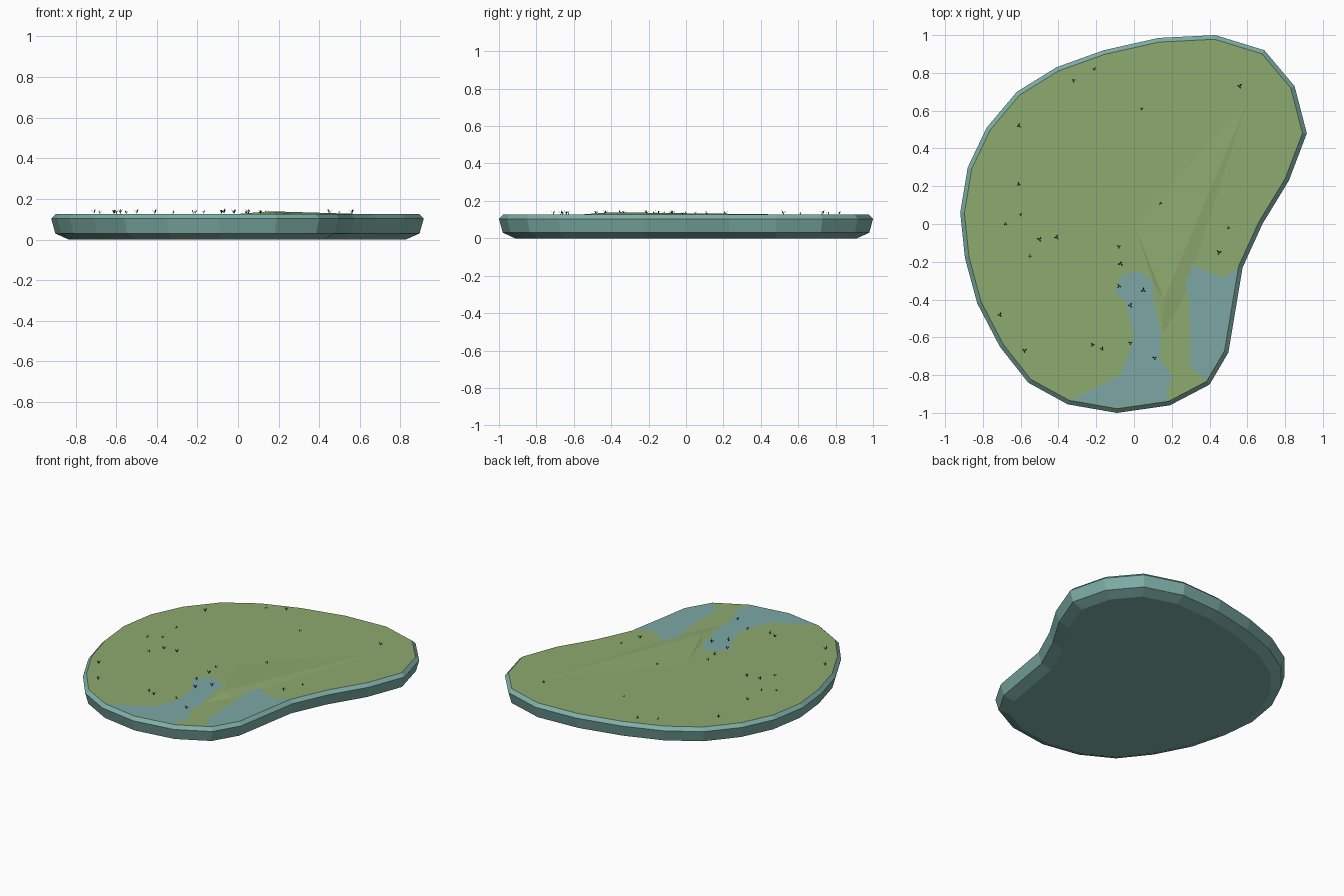
import bpy, math, random
from mathutils import Vector

if "Cube" in bpy.data.objects:
    bpy.data.objects.remove(bpy.data.objects["Cube"])

random.seed(4)
TOP = 0.126


def material(name, rgb):
    m = bpy.data.materials.new(name)
    m.diffuse_color = (*rgb, 1)
    m.use_nodes = True
    m.node_tree.nodes["Principled BSDF"].inputs["Base Color"].default_value = m.diffuse_color
    return m


def add_mesh(name, verts, faces, mats):
    me = bpy.data.meshes.new(name)
    me.from_pydata(verts, [], faces)
    for m in mats:
        me.materials.append(m)
    ob = bpy.data.objects.new(name, me)
    bpy.context.collection.objects.link(ob)
    return ob


rock = material("rock", (0.21, 0.43, 0.39))
grass = material("grass", (0.27, 0.40, 0.16))
water = material("water", (0.20, 0.39, 0.38))
leaf = material("leaf", (0.02, 0.06, 0.03))

# Island outline, listed clockwise then reversed
outline = [(0.43, 1.0), (0.69, 0.92), (0.85, 0.73), (0.915, 0.48), (0.82, 0.23), (0.68, 0.0),
           (0.575, -0.23), (0.50, -0.68), (0.40, -0.85), (0.19, -0.96), (-0.09, -1.0),
           (-0.35, -0.955), (-0.56, -0.84), (-0.71, -0.65), (-0.83, -0.42), (-0.895, -0.18),
           (-0.92, 0.06), (-0.88, 0.30), (-0.78, 0.51), (-0.62, 0.70), (-0.41, 0.83),
           (-0.16, 0.92), (0.13, 0.985)][::-1]
n = len(outline)


def inset(d):
    pts = [Vector(p) for p in outline]
    out = []
    for i, p in enumerate(pts):
        a, b = (p - pts[i - 1]).normalized(), (pts[(i + 1) % n] - p).normalized()
        na, nb = Vector((-a.y, a.x)), Vector((-b.y, b.x))
        out.append(p + (na + nb) * d / (1 + na.dot(nb)))
    return out


# Island slab: bevelled rings from underside to grass top
rings = [(0.085, 0.0), (0.02, 0.03), (0.0, 0.104), (0.022, TOP)]
verts = [(p.x, p.y, z) for d, z in rings for p in inset(d)]
faces = [(r * n + i, r * n + (i + 1) % n, (r + 1) * n + (i + 1) % n, (r + 1) * n + i)
         for r in range(len(rings) - 1) for i in range(n)]
faces += [tuple(range(n))[::-1], tuple(range(3 * n, 4 * n))]
island = add_mesh("island_base", verts, faces, [rock, grass])
island.data.polygons[-1].material_index = 1

# Water inlets lying flush on the top
ponds = {
    "west_inlet": [(-0.34, -0.935), (-0.09, -0.97), (0.17, -0.94), (0.20, -0.80), (0.14, -0.72),
                   (0.14, -0.56), (0.10, -0.39), (0.10, -0.31), (0.06, -0.27), (0.0, -0.25),
                   (-0.07, -0.28), (-0.10, -0.36), (-0.04, -0.42), (0.0, -0.60), (-0.07, -0.80)],
    "east_inlet": [(0.38, -0.83), (0.475, -0.67), (0.553, -0.23), (0.48, -0.28), (0.42, -0.27),
                   (0.31, -0.21), (0.26, -0.23), (0.26, -0.33), (0.29, -0.36), (0.30, -0.60),
                   (0.30, -0.76)],
}
for name, pts in ponds.items():
    add_mesh(name, [(x, y, TOP + 0.0015) for x, y in pts], [tuple(range(len(pts)))], [water])

# Very low grassy ridge
rim = [(0.0, 0.0), (0.11, -0.33), (0.15, -0.58), (0.26, -0.40), (0.60, 0.65)]
add_mesh("grass_ridge", [(x, y, TOP) for x, y in rim] + [(0.16, -0.40, 0.139)],
         [(i, (i + 1) % 5, 5) for i in range(5)], [grass])

# Tiny tufts, each of three leaning blades
spots = [(-0.32, 0.76), (-0.21, 0.82), (0.04, 0.61), (0.56, 0.73), (-0.61, 0.52), (-0.61, 0.21),
         (-0.60, 0.05), (-0.68, 0.0), (-0.50, -0.08), (-0.41, -0.07), (-0.55, -0.17), (-0.71, -0.48),
         (-0.58, -0.67), (-0.22, -0.64), (-0.17, -0.66), (-0.08, -0.12), (-0.07, -0.21), (-0.08, -0.33),
         (0.05, -0.35), (-0.02, -0.43), (-0.02, -0.63), (0.11, -0.71), (0.14, 0.11), (0.45, -0.15),
         (0.50, -0.02)]
verts, faces = [], []
for x, y in spots:
    size, turn = random.uniform(0.6, 1.1), random.uniform(0, 6.28)
    for k in range(3):
        a = turn + k * math.tau / 3
        out, side = Vector((math.cos(a), math.sin(a), 0)), Vector((-math.sin(a), math.cos(a), 0))
        c, i = Vector((x, y, TOP)), len(verts)
        mid = c + (out * 0.007 + Vector((0, 0, 0.014))) * size
        verts += [c, mid - side * 0.003 * size, c + (out * 0.014 + Vector((0, 0, 0.024))) * size,
                  mid + side * 0.003 * size]
        faces.append((i, i + 1, i + 2, i + 3))
add_mesh("grass_tufts", verts, faces, [leaf])
